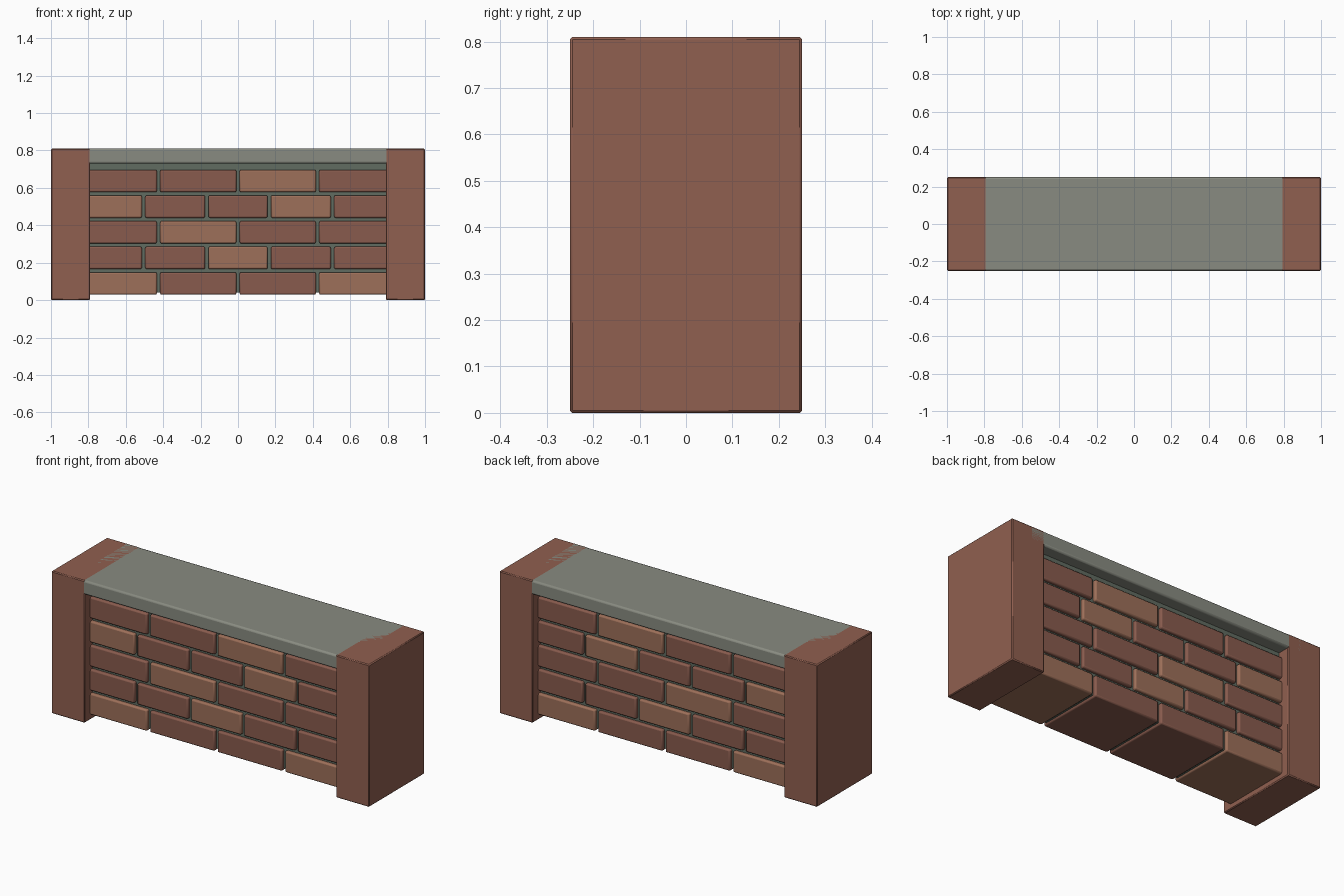
import bpy

if "Cube" in bpy.data.objects:
    bpy.data.objects.remove(bpy.data.objects["Cube"])


def material(name, color):
    m = bpy.data.materials.new(name)
    m.diffuse_color = (*color, 1)
    m.use_nodes = True
    m.node_tree.nodes["Principled BSDF"].inputs["Base Color"].default_value = m.diffuse_color
    return m


RED = material("red_brick", (0.28, 0.115, 0.08))
DARK = material("dark_brick", (0.25, 0.105, 0.075))
LIGHT = material("light_brick", (0.34, 0.16, 0.10))
STONE = material("stone", (0.25, 0.26, 0.22))
MORTAR = material("mortar", (0.12, 0.15, 0.12))


def block(name, x, y, z, mat, bevel=0.0, segments=2):
    """Bevelled box from (min, max) ranges on each axis."""
    bpy.ops.mesh.primitive_cube_add(size=1)
    o = bpy.context.object
    o.name = name
    o.location = [(r[0] + r[1]) / 2 for r in (x, y, z)]
    o.scale = [r[1] - r[0] for r in (x, y, z)]
    bpy.ops.object.transform_apply(location=False, rotation=False, scale=True)
    o.data.materials.append(mat)
    if bevel:
        b = o.modifiers.new("bevel", "BEVEL")
        b.width = bevel
        b.segments = segments
        bpy.ops.object.shade_smooth_by_angle()
    return o


# End pillars
block("left_pillar", (-1, -0.79), (-0.25, 0.25), (0, 0.81), RED, 0.005, 1)
block("right_pillar", (0.79, 1), (-0.25, 0.25), (0, 0.81), RED, 0.005, 1)

# Coping slab, its ends let into the pillars
block("coping_slab", (-0.88, 0.88), (-0.25, 0.25), (0.73, 0.81), STONE, 0.01)

# Mortar core
block("mortar_core", (-0.85, 0.85), (-0.18, 0.18), (0.04, 0.75), MORTAR)

# Brick courses, alternating joint positions
joints = [(-0.83, -0.425, 0, 0.425, 0.83),
          (-0.83, -0.505, -0.167, 0.167, 0.505, 0.83)]
light = {(0, 0), (0, 3), (1, 2), (2, 1), (3, 0), (3, 3), (4, 2)}
GAP = 0.009
for row in range(5):
    z = 0.029 + row * 0.137
    edges = joints[row % 2]
    for i in range(len(edges) - 1):
        block(f"brick_{row}_{i}", (edges[i] + GAP, edges[i + 1] - GAP),
              (-0.2, 0.2), (z, z + 0.12),
              LIGHT if (row, i) in light else DARK, 0.008)
